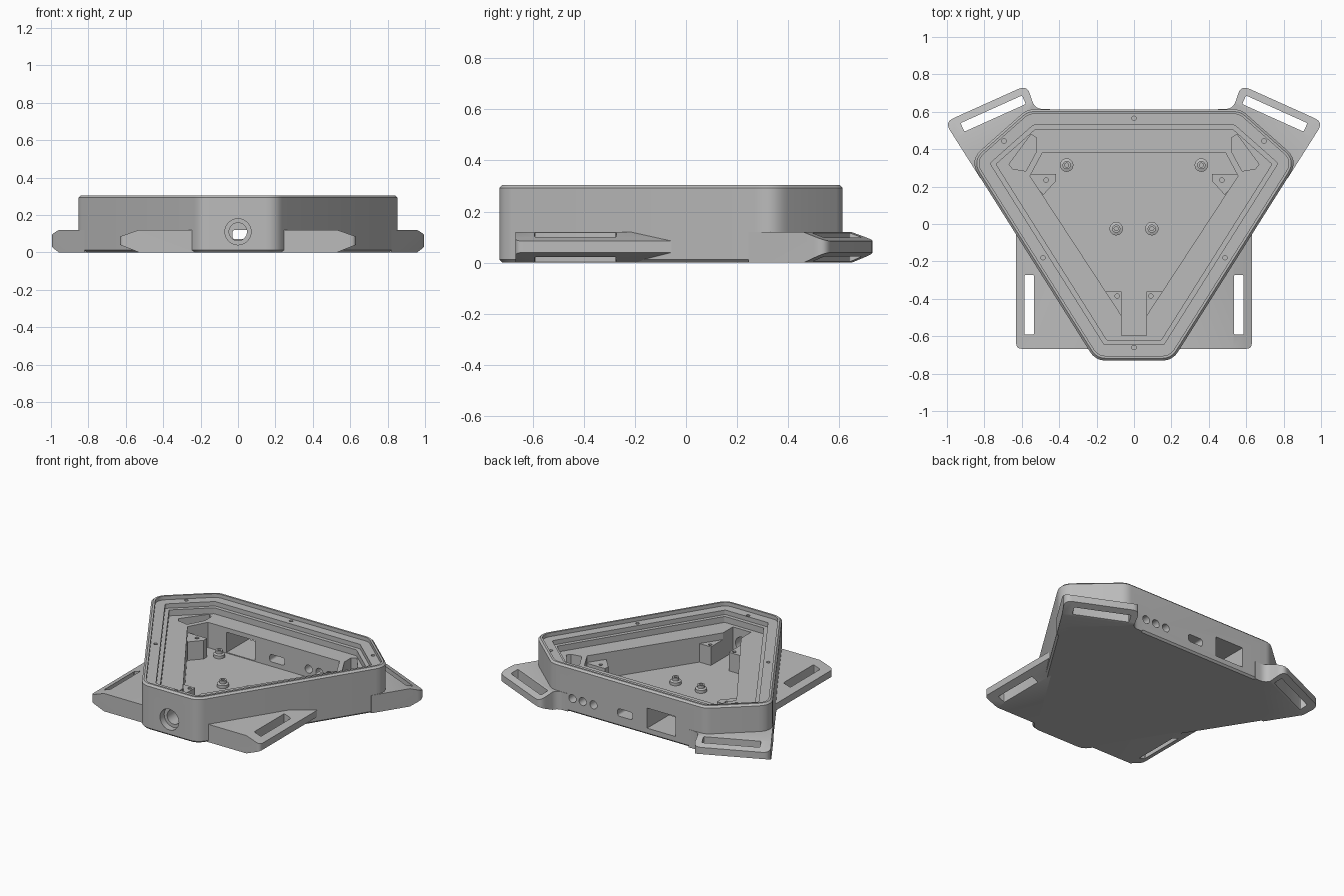
import bpy, bmesh, math
from mathutils import Vector

if "Cube" in bpy.data.objects:
    bpy.data.objects.remove(bpy.data.objects["Cube"])

GREY = (0.5, 0.5, 0.5, 1)
mat = bpy.data.materials.new("matte grey")
mat.use_nodes = True
mat.diffuse_color = GREY
mat.node_tree.nodes["Principled BSDF"].inputs["Base Color"].default_value = GREY
parts = []


def to_object(name, bm):
    bmesh.ops.recalc_face_normals(bm, faces=bm.faces[:])
    me = bpy.data.meshes.new(name)
    bm.to_mesh(me)
    bm.free()
    me.materials.append(mat)
    ob = bpy.data.objects.new(name, me)
    bpy.context.collection.objects.link(ob)
    return ob


def loft(rings):
    """Closed solid through rings that share one point count."""
    bm = bmesh.new()
    loops = [[bm.verts.new(p) for p in ring] for ring in rings]
    n = len(loops[0])
    for a, b in zip(loops, loops[1:]):
        for i in range(n):
            j = (i + 1) % n
            bm.faces.new((a[i], a[j], b[j], b[i]))
    bm.faces.new(loops[0][::-1])
    bm.faces.new(loops[-1])
    return bm


def at(pts, z):
    return [(p[0], p[1], z) for p in pts]


def prism(name, pts, z0, z1):
    return to_object(name, loft([at(pts, z0), at(pts, z1)]))


def flip(pts, s):
    return [(s * p[0], p[1]) for p in pts]


def rounded(pts, radii, steps=6):
    out = []
    for i, p in enumerate(pts):
        p = Vector(p[:2])
        r = radii[i] if isinstance(radii, list) else radii
        if r == 0:
            out.append(p)
            continue
        u = (Vector(pts[i - 1][:2]) - p).normalized()
        v = (Vector(pts[(i + 1) % len(pts)][:2]) - p).normalized()
        t = r * math.tan((math.pi - u.angle(v)) / 2)
        for k in range(steps + 1):
            f = k / steps
            out.append(p + u * t * (1 - f) ** 2 + v * t * f * f)
    return out


def inset(pts, d):
    """Offset a counter-clockwise convex outline inwards."""
    out = []
    for i, p in enumerate(pts):
        p = Vector(p)
        a = (p - Vector(pts[i - 1])).normalized()
        b = (Vector(pts[(i + 1) % len(pts)]) - p).normalized()
        na, nb = Vector((-a.y, a.x)), Vector((-b.y, b.x))
        out.append(p + (na + nb) * d / (1 + na.dot(nb)))
    return out


def circle(x, y, r, n=20):
    return [(x + r * math.cos(2 * math.pi * i / n),
             y + r * math.sin(2 * math.pi * i / n)) for i in range(n)]


def cut(target, cutter):
    mod = target.modifiers.new("cut", "BOOLEAN")
    mod.operation = "DIFFERENCE"
    mod.solver = "EXACT"
    mod.object = cutter
    bpy.context.view_layer.objects.active = target
    bpy.ops.object.modifier_apply(modifier=mod.name)
    bpy.data.objects.remove(cutter)


def cut_y(target, pts, y0, y1):
    """Cut an x-z outline along y."""
    cut(target, to_object("cutter", loft(
        [[(p[0], y, p[1]) for p in pts] for y in (y0, y1)])))


# Body shell with stepped rim, lid seat and inner ledge
right = [(0.206, -0.73), (0.88, 0.34), (0.572, 0.613)]
outline = right + [(-x, y) for x, y in reversed(right)]
steps = [(0.012, 0), (0, 0.012), (0, 0.293), (0.012, 0.305), (0.025, 0.305),
         (0.025, 0.28), (0.085, 0.28), (0.085, 0.25), (0.11, 0.25), (0.11, 0.21)]
body = to_object("body_shell", loft(
    [at(rounded(inset(outline, d), max(0.1 - d, 0.01)), z) for d, z in steps]))
parts.append(body)

# Deep well and front channel
FLOOR = 0.04
half = [(0.067, -0.595), (0.067, -0.49), (0.556, 0.257), (0.49, 0.38)]
cut(body, prism("cutter", half + [(-x, y) for x, y in reversed(half)], FLOOR, 0.4))

# Corner pockets in the ledge
pocket = [(0.668, 0.32), (0.55, 0.48), (0.52, 0.46), (0.52, 0.39), (0.578, 0.283), (0.65, 0.295)]
for s in (1, -1):
    cut(body, prism("cutter", flip(pocket, s), 0.12, 0.4))

# Lid screw holes
for x, y in [(0, 0.565), (0, -0.66), (0.695, 0.444), (-0.695, 0.444),
             (0.487, -0.18), (-0.487, -0.18)]:
    cut(body, prism("cutter", circle(x, y, 0.012, 12), 0.22, 0.4))

# Front threaded opening
cut_y(body, circle(0, 0.11, 0.07, 32), -0.8, -0.685)
cut_y(body, circle(0, 0.11, 0.048, 32), -0.8, -0.57)

# Rear ports
for x in (0.26, 0.34, 0.417):
    cut_y(body, circle(x, 0.095, 0.027), 0.36, 0.7)
slot = [(-0.03, 0.07), (0.08, 0.07), (0.08, 0.12), (-0.03, 0.12)]
cut_y(body, rounded(slot, 0.018), 0.36, 0.7)
cut_y(body, [(-0.35, 0.045), (-0.14, 0.045), (-0.14, 0.18), (-0.35, 0.18)], 0.36, 0.7)

# Strap tabs: outline, rounding, outer edge ends, slot span along the edge
TAB = 0.12
front_tab = [(0.63, -0.667), (0.63, -0.03), (0.59, -0.06), (0.21, -0.667)]
back_tab = [(1.012, 0.545), (0.572, 0.743), (0.53, 0.615), (0.45, 0.615),
            (0.45, 0.57), (0.55, 0.56), (0.78, 0.34), (0.80, 0.25), (0.822, 0.245)]
tabs = [("front", front_tab, [0.03, 0, 0, 0], (0.075, 0.395), 0.045),
        ("back", back_tab, [0.045, 0.045, 0.06, 0, 0, 0, 0, 0, 0], (0.075, 0.435), 0.04)]
for label, pts, radii, span, gap in tabs:
    for s, side in ((1, "left"), (-1, "right")):
        bm = loft([at(flip(rounded(pts, radii), s), z) for z in (0, TAB)])
        a, b = (Vector((s * p[0], p[1], 0)) for p in pts[:2])
        along = (b - a).normalized()
        out = Vector((along.y, -along.x, 0)) * s
        # Slanted grip faces above and below the strap bar
        for z, tilt, drop in ((TAB, 1, 0.035), (0, -1, 0.04)):
            res = bmesh.ops.bisect_plane(
                bm, geom=bm.verts[:] + bm.edges[:] + bm.faces[:],
                plane_co=a - out * 0.1 + Vector((0, 0, z)),
                plane_no=(out * drop + Vector((0, 0, tilt * 0.1))).normalized(),
                clear_outer=True)
            edges = [e for e in res["geom_cut"] if isinstance(e, bmesh.types.BMEdge)]
            bmesh.ops.holes_fill(bm, edges=edges)
        tab = to_object(f"{label}_strap_tab_{side}", bm)
        hole = [a + along * l - out * w for l, w in
                ((span[0], gap), (span[1], gap), (span[1], gap + 0.05), (span[0], gap + 0.05))]
        cut(tab, prism("cutter", rounded(hole, 0.008, 3), -0.1, 0.3))
        parts.append(tab)

# Board brackets against the well walls
brackets = [("rear", [(0.417, 0.267), (0.417, 0.23), (0.485, 0.155), (0.58, 0.267)], (0.47, 0.235)),
            ("front", [(0.067, -0.36), (0.17, -0.36), (0.067, -0.51)], (0.09, -0.385))]
for label, pts, hole in brackets:
    for s, side in ((1, "left"), (-1, "right")):
        ob = prism(f"{label}_bracket_{side}", flip(pts, s), 0.03, 0.165)
        cut(ob, prism("cutter", circle(s * hole[0], hole[1], 0.012, 12), 0.08, 0.3))
        parts.append(ob)

# Standoffs on the floor
profile = [(0.036, 0.03), (0.036, 0.06), (0.022, 0.065), (0.022, 0.085), (0.011, 0.085), (0.011, 0.05)]
for x, y in ((0.36, 0.315), (-0.36, 0.315), (0.095, -0.025), (-0.095, -0.025)):
    parts.append(to_object("standoff", loft([at(circle(x, y, r), z) for r, z in profile])))

# Smooth the rounded corners and keep hard edges
bpy.ops.object.select_all(action="DESELECT")
for ob in parts:
    ob.select_set(True)
bpy.context.view_layer.objects.active = body
bpy.ops.object.shade_smooth_by_angle(angle=math.radians(30))
